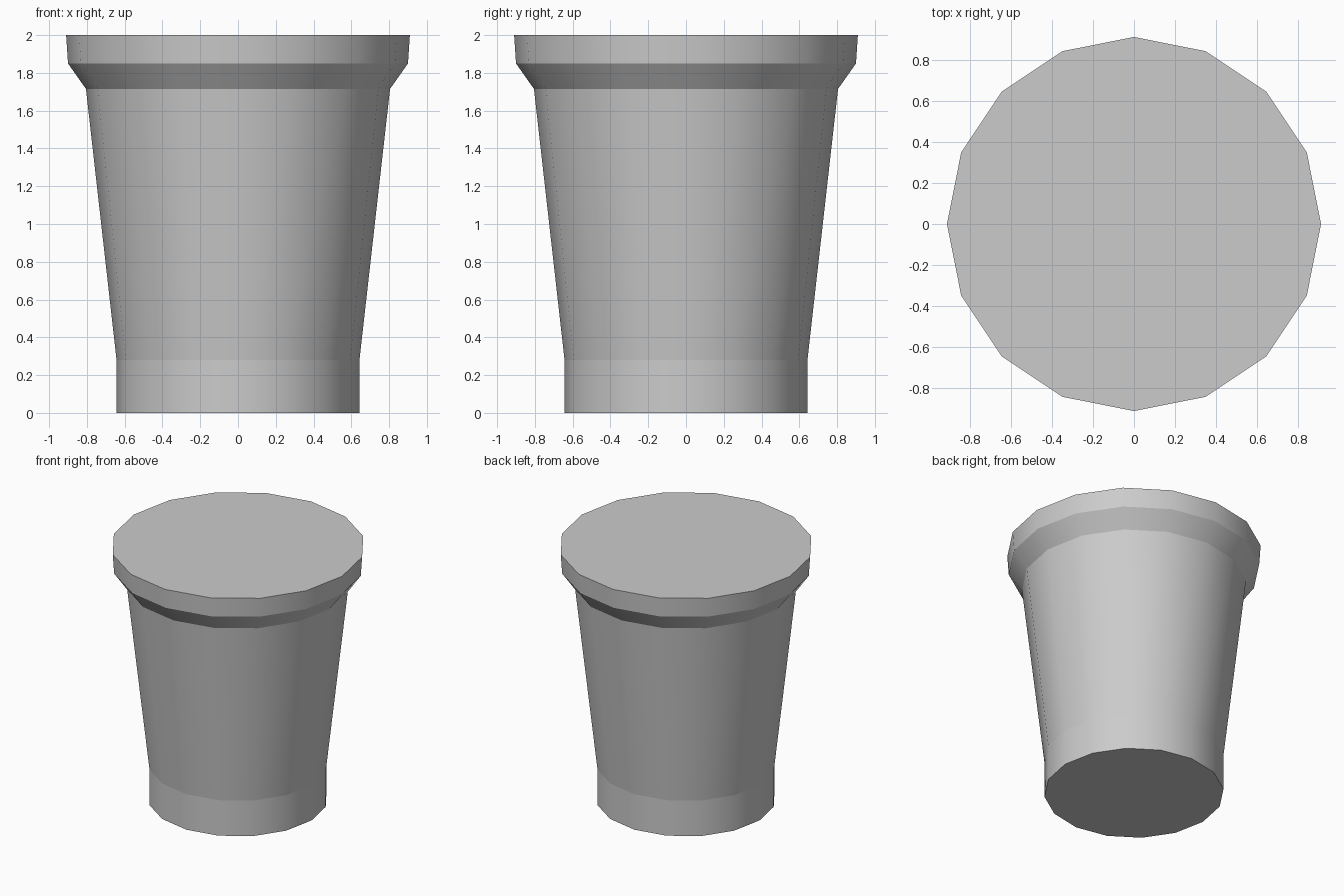
import bpy, bmesh
from math import cos, sin, tau

cube = bpy.data.objects.get("Cube")
if cube:
    bpy.data.objects.remove(cube, do_unlink=True)

SIDES = 16
# Radius and height of each ring: foot, tapered wall, flare, rim
PROFILE = [(0.643, 0), (0.643, 0.28), (0.805, 1.715), (0.9, 1.85), (0.91, 2)]


def make_material(name, color):
    mat = bpy.data.materials.new(name)
    mat.use_nodes = True
    mat.diffuse_color = color
    mat.node_tree.nodes["Principled BSDF"].inputs["Base Color"].default_value = color
    return mat


def lathe(name, profile, mat):
    """Closed turned body, smooth around its sides and sharp at every ring."""
    bm = bmesh.new()
    rings = [[bm.verts.new((r * cos(tau * i / SIDES), r * sin(tau * i / SIDES), z))
              for i in range(SIDES)] for r, z in profile]
    for low, high in zip(rings, rings[1:]):
        for i in range(SIDES):
            j = (i + 1) % SIDES
            face = bm.faces.new((low[i], low[j], high[j], high[i]))
            face.smooth = True
    # Flat bottom and top
    bm.faces.new(rings[0][::-1])
    bm.faces.new(rings[-1])
    # Creases between the bands
    for ring in rings:
        for i in range(SIDES):
            bm.edges.get((ring[i], ring[(i + 1) % SIDES])).smooth = False
    mesh = bpy.data.meshes.new(name)
    bm.to_mesh(mesh)
    bm.free()
    mesh.materials.append(mat)
    obj = bpy.data.objects.new(name, mesh)
    bpy.context.collection.objects.link(obj)
    return obj


grey = make_material("light grey", (0.6, 0.6, 0.6, 1))
lathe("lidded_cup", PROFILE, grey)
